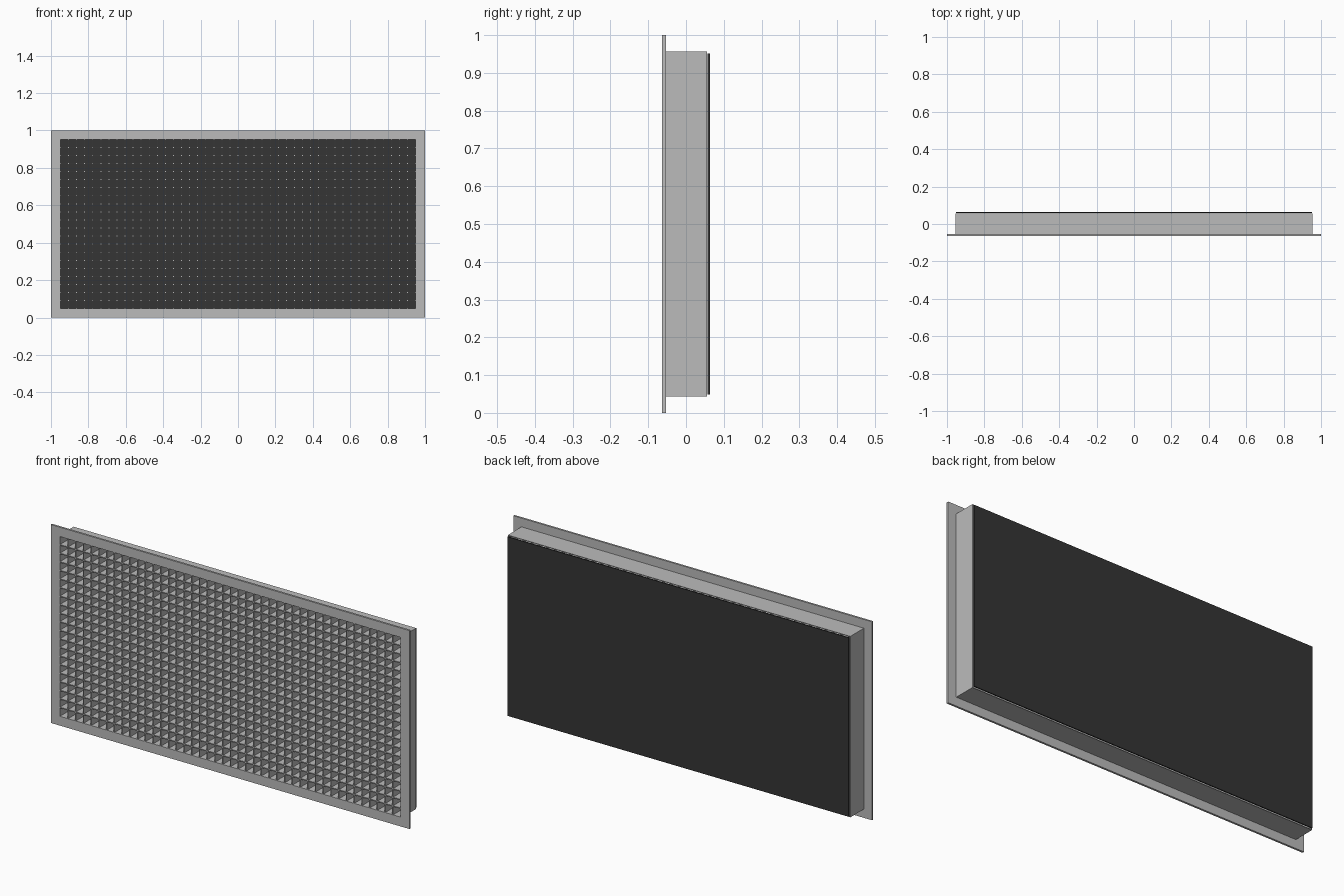
import bpy, bmesh
from mathutils import Matrix, Vector

if "Cube" in bpy.data.objects:
    bpy.data.objects.remove(bpy.data.objects["Cube"])


def material(name, v):
    m = bpy.data.materials.new(name)
    m.diffuse_color = (v, v, v, 1)
    m.use_nodes = True
    m.node_tree.nodes["Principled BSDF"].inputs["Base Color"].default_value = m.diffuse_color
    return m


metal = material("grey_metal", 0.5)
black = material("black_filter", 0.035)


def add_box(bm, x0, x1, y0, y1, z0, z1):
    size = Matrix.Diagonal((x1 - x0, y1 - y0, z1 - z0, 1))
    mid = Vector((x0 + x1, y0 + y1, z0 + z1)) / 2
    bmesh.ops.create_cube(bm, size=1, matrix=Matrix.Translation(mid) @ size)


def finish(bm, name, mat):
    bmesh.ops.recalc_face_normals(bm, faces=bm.faces)
    mesh = bpy.data.meshes.new(name)
    bm.to_mesh(mesh)
    bm.free()
    mesh.materials.append(mat)
    bpy.context.collection.objects.link(bpy.data.objects.new(name, mesh))


def frame(name, hx, hz, ix, iz, y0, y1):
    """Rectangular ring: outer half sizes hx, hz, inner half sizes ix, iz."""
    bm = bmesh.new()
    loops = []
    for y, a, b in ((y0, hx, hz), (y1, hx, hz), (y1, ix, iz), (y0, ix, iz)):
        loops.append([bm.verts.new((sx * a, y, 0.5 + sz * b))
                      for sx, sz in ((-1, -1), (1, -1), (1, 1), (-1, 1))])
    for k in range(4):
        a, b = loops[k], loops[(k + 1) % 4]
        for i in range(4):
            j = (i + 1) % 4
            bm.faces.new((a[i], a[j], b[j], b[i]))
    finish(bm, name, metal)


IX, IZ = 0.949, 0.453        # half size of the opening
COLS, ROWS = 44, 21

# Front flange and the duct collar behind it
frame("front_flange", 1.0, 0.5, IX, IZ, -0.063, -0.053)
frame("duct_collar", 0.955, 0.456, IX, IZ, -0.053, 0.055)

# Egg-crate core of crossing blades
T = 0.0025
bm = bmesh.new()
for i in range(1, COLS):
    x = -IX + 2 * IX * i / COLS
    add_box(bm, x - T, x + T, -0.062, 0.0, 0.5 - IZ, 0.5 + IZ)
for i in range(1, ROWS):
    z = 0.5 - IZ + 2 * IZ * i / ROWS
    add_box(bm, -IX, IX, -0.0618, -0.0002, z - T, z + T)
finish(bm, "egg_crate_core", metal)

# Thin dark sheet closing the back
bm = bmesh.new()
add_box(bm, -0.951, 0.951, 0.0575, 0.063, 0.049, 0.951)
finish(bm, "back_filter_sheet", black)
